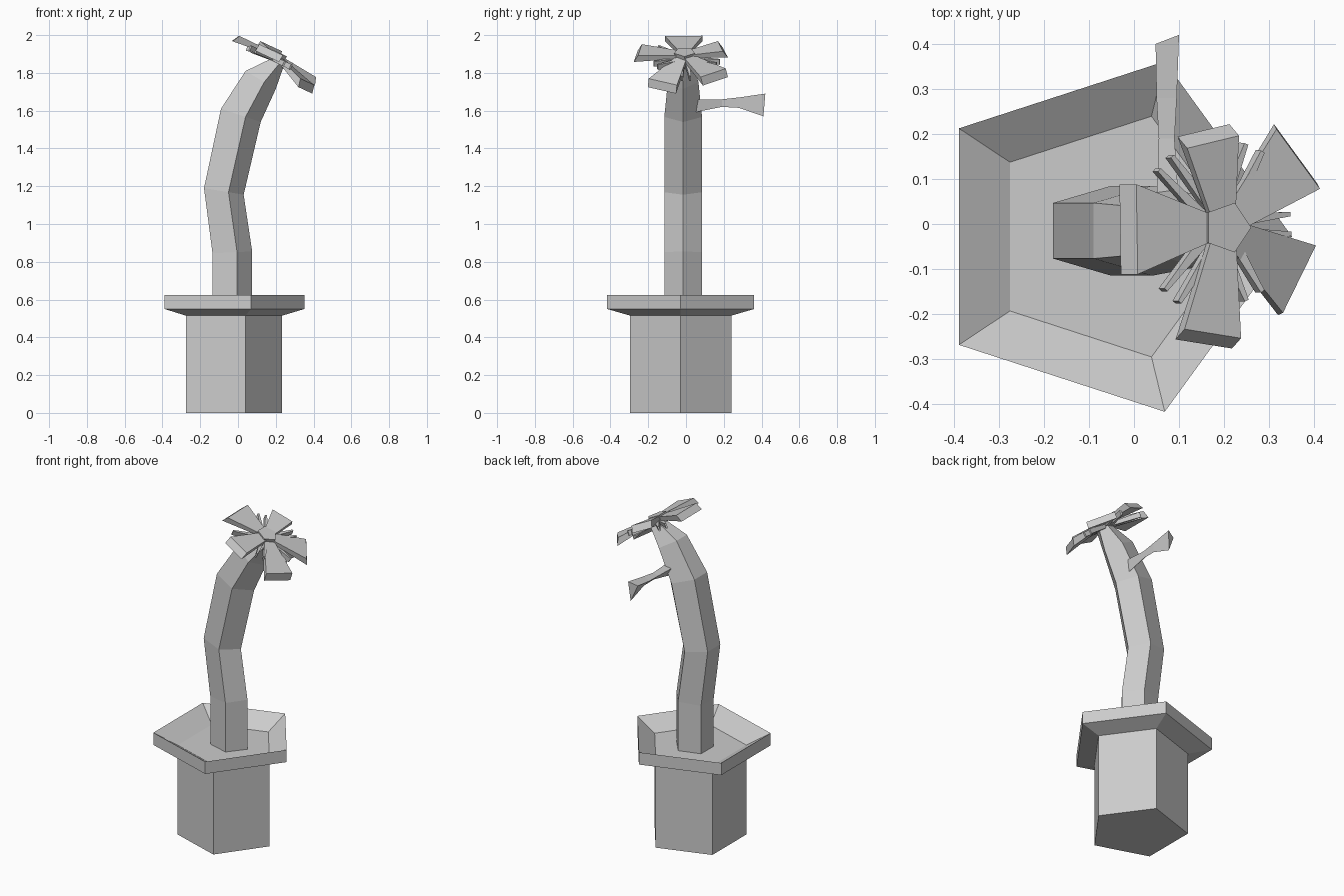
import bpy, bmesh, math
from mathutils import Vector as V

if "Cube" in bpy.data.objects:
    bpy.data.objects.remove(bpy.data.objects["Cube"])


def loft(name, rings):
    """Closed flat-shaded skin through rings with equal point counts."""
    bm = bmesh.new()
    vs = [[bm.verts.new(p) for p in r] for r in rings]
    n = len(rings[0])
    for a, b in zip(vs, vs[1:]):
        for i in range(n):
            j = (i + 1) % n
            bm.faces.new((a[i], a[j], b[j], b[i]))
    bm.faces.new(vs[0])
    bm.faces.new(vs[-1])
    bmesh.ops.recalc_face_normals(bm, faces=bm.faces)
    me = bpy.data.meshes.new(name)
    bm.to_mesh(me)
    bm.free()
    ob = bpy.data.objects.new(name, me)
    bpy.context.collection.objects.link(ob)
    return ob


ANG = [math.tau * i / 5 for i in range(5)]


def pent(cx, cy, z, r):
    return [(cx + r * math.cos(a), cy + r * math.sin(a), z) for a in ANG]


# five-sided pot with flared rim and sunken soil
loft("pot", [pent(-.048, -.028, 0, .282), pent(-.048, -.028, .515, .282),
             pent(-.058, -.028, .55, .409), pent(-.058, -.028, .625, .409),
             pent(-.048, -.028, .55, .281)])


# bent stem: each ring spans a left and right point (x, z) with a y radius
def stem_ring(xl, zl, xr, zr, ry):
    ring = []
    for a in ANG:
        t = (math.cos(a) + .809) / 1.809
        ring.append((xl + (xr - xl) * t, -.015 + ry * math.sin(a), zl + (zr - zl) * t))
    return ring


loft("stem", [stem_ring(*r) for r in (
    (-.135, .54, .075, .54, .105), (-.135, .845, .075, .855, .105),
    (-.18, 1.19, .03, 1.155, .105), (-.09, 1.61, .12, 1.54, .105),
    (.04, 1.81, .2, 1.715, .085), (.185, 1.88, .24, 1.83, .05))])

# side leaf: triangular section widening to the tip
loft("leaf", [
    [(.05, .04, 1.65), (.10, .04, 1.66), (.08, .04, 1.59)],
    [(.055, .19, 1.65), (.09, .19, 1.66), (.085, .19, 1.62)],
    [(.05, .28, 1.655), (.095, .28, 1.67), (.09, .28, 1.615)],
    [(.048, .40, 1.67), (.10, .42, 1.69), (.09, .41, 1.57)]])

# flower
NORMAL = V((.42, 0, .9)).normalized()
CENTRE = V((.2, -.008, 1.895))


def wedge(name, p, q, w0, w1, t0, t1, skew=0):
    """Tapered block from p to q lying in the flower plane."""
    p, q = V(p), V(q)
    d = (q - p).normalized()
    side = d.cross(NORMAL).normalized()
    up = side.cross(d)
    return loft(name, [
        [c + side * w * sx / 2 + up * t * sz / 2 - d * k * sz
         for sx, sz in ((-1, -1), (1, -1), (1, 1), (-1, 1))]
        for c, w, t, k in ((p, w0, t0, 0), (q, w1, t1, skew))])


u = V((.9, 0, -.42)).normalized()
loft("flower_centre", [
    [CENTRE + NORMAL * h + (u * math.cos(a) + V((0, 1, 0)) * math.sin(a)) * r for a in ANG]
    for h, r in ((-.025, .05), (.018, .058))])

# five wide petals
for i, (tip, w) in enumerate((
        ((-.012, -.012, 1.982), .2), ((.165, .195, 1.925), .13), ((.362, .15, 1.778), .17),
        ((.362, -.125, 1.73), .17), ((.165, -.255, 1.905), .14))):
    d = (V(tip) - CENTRE).normalized()
    wedge(f"petal_{i + 1}", CENTRE + d * .04, tip, .065, w, .02, .04, .012)

# small notched sepals behind the petals, two spikes each
for i, tip in enumerate(((.065, .135, 1.925), (.262, .17, 1.85), (.34, 0, 1.77),
                         (.262, -.16, 1.84), (.08, -.16, 1.925))):
    base = CENTRE - NORMAL * .025
    d = (V(tip) - base).normalized()
    side = d.cross(NORMAL).normalized()
    for k, s in (("a", -1), ("b", 1)):
        wedge(f"sepal_{i + 1}{k}", base + d * .02 + side * s * .012,
              V(tip) + side * s * .022, .028, .01, .02, .03)
